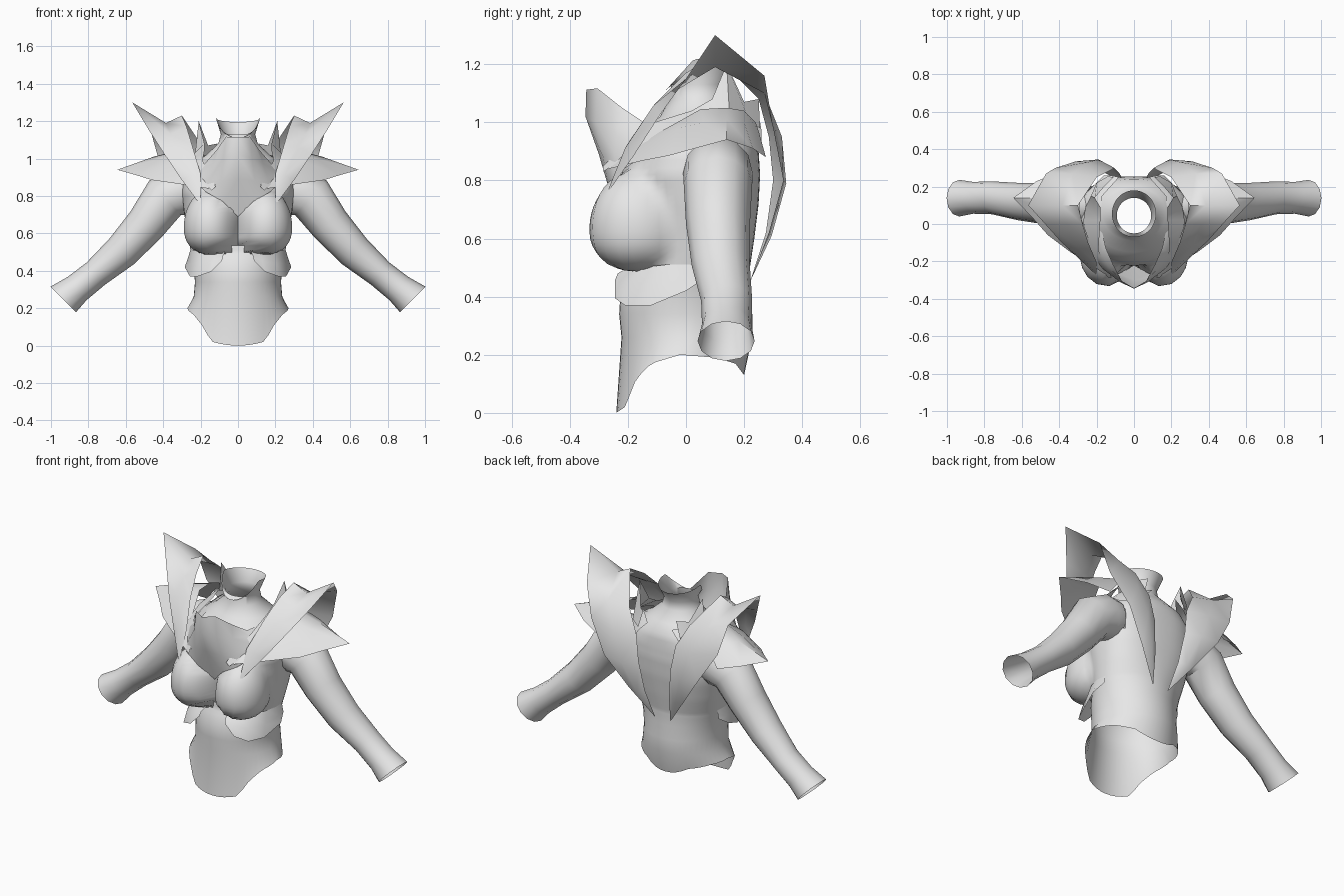
import bpy, bmesh, math
from mathutils import Vector

grey = bpy.data.materials.new("plain_grey")
grey.diffuse_color = (0.8, 0.8, 0.8, 1)


def finish(name, bm, mirror=False, angle=40):
    """Clean a bmesh, turn it into a shaded object, optionally mirrored in x."""
    bmesh.ops.remove_doubles(bm, verts=bm.verts, dist=0.0005)
    bmesh.ops.recalc_face_normals(bm, faces=bm.faces)
    me = bpy.data.meshes.new(name)
    bm.to_mesh(me)
    bm.free()
    me.materials.append(grey)
    ob = bpy.data.objects.new(name, me)
    bpy.context.collection.objects.link(ob)
    bpy.ops.object.select_all(action='DESELECT')
    ob.select_set(True)
    bpy.context.view_layer.objects.active = ob
    bpy.ops.object.shade_smooth_by_angle(angle=math.radians(angle))
    if mirror:
        ob.modifiers.new("mirror", 'MIRROR')
    return ob


def sheet(name, rows, closed=False, mirror=False, angle=40, skip=None):
    """Skin equal-length rows of points; closed joins each row end to start."""
    bm = bmesh.new()
    vs = [[bm.verts.new(p) for p in row] for row in rows]
    n = len(rows[0])
    for a, b in zip(vs, vs[1:]):
        for i in range(n if closed else n - 1):
            j = (i + 1) % n
            quad = (a[i], a[j], b[j], b[i])
            if not (skip and skip(sum((v.co for v in quad), Vector()) / 4)):
                bm.faces.new(quad)
    bmesh.ops.delete(bm, geom=[v for v in bm.verts if not v.link_faces], context='VERTS')
    bmesh.ops.dissolve_degenerate(bm, dist=0.0005, edges=bm.edges)
    return finish(name, bm, mirror, angle)


def lerp(x, pts):
    """Piecewise linear lookup."""
    for (x0, y0), (x1, y1) in zip(pts, pts[1:]):
        if x <= x1:
            return y0 + (y1 - y0) * max(0, (x - x0) / (x1 - x0))
    return pts[-1][1]


def bust_reach(d, z):
    """Distance from the body axis along d to the far side of the bust form."""
    h = abs(z - .635) / (.15 if z < .635 else .2)
    if h >= 1:
        return 0
    s = math.sqrt(1 - h ** (2.5 if z < .635 else 2))
    rx, ry, cx, cy = .143 * s, .168 * s, .147, -.165
    dx, dy = abs(d.x) / rx, d.y / ry
    ox, oy = -cx / rx, -cy / ry
    a, b, c = dx * dx + dy * dy, dx * ox + dy * oy, ox * ox + oy * oy - 1
    q = b * b - a * c
    return (-b + math.sqrt(q)) / a if q > 0 else 0


# Torso: stacked oval rings swelling into the bust (z, half width, front y, back y)
SEG = 48
hem = [(-.24, 0), (-.21, .02), (-.17, .12), (-.12, .17), (-.02, .2),
       (.1, .19), (.17, .17), (.2, .13)]
prof = [(0, .27, -.24, .2), (.26, .237, -.222, .228), (.34, .23, -.23, .228),
        (.42, .238, -.225, .22), (.5, .252, -.19, .22), (.6, .27, -.18, .235),
        (.72, .29, -.2, .25), (.82, .3, -.222, .255), (.9, .29, -.2, .25),
        (.97, .24, -.15, .24), (1.02, .17, -.09, .2), (1.08, .105, -.055, .145),
        (1.13, .092, -.05, .14), (1.2, .118, -.07, .18)]
boxy = [(.5, 2), (.7, 2.5), (.9, 2.6), (1.02, 2)]
levels = [0, .26, .34, .42, .47, .486, .49, .498] + [.512 + .022 * i for i in range(16)] \
    + [.87, .9, .935, .97, 1.02, 1.08, 1.13, 1.2]
rows = []
for z in levels:
    w, yf, yb = [lerp(z, [(p[0], p[k]) for p in prof]) for k in (1, 2, 3)]
    row = []
    for i in range(SEG):
        t = 2 * math.pi * i / SEG
        c, s = math.cos(t), math.sin(t)
        if s > 0:                       # shoulder blades are squarer than the front
            n = lerp(z, boxy)
            f = (abs(c) ** n + abs(s) ** n) ** (-1 / n)
            c, s = c * f, s * f
        p = Vector((w * c, (yf + yb) / 2 + (yb - yf) / 2 * s))
        r, k = p.length, .025
        b = bust_reach(p / r, z) if p.y < 0 else 0
        if b > r - k:                   # rounded blend between chest and bust
            h = max(k - abs(b - r), 0) / k
            p *= (max(b, r) + h * h * k / 4) / r
        zz = z
        if z == 0:                      # curved hem, lowest at the front
            zz = lerp(p.y, hem)
        elif z == 1.2:                  # collar lip, highest at the sides
            zz = lerp(p.y, [(-.07, 1.11), (.03, 1.22), (.18, 1.195)])
        row.append((p.x, p.y, zz))
    rows.append(row)
sheet("torso", rows, closed=True, angle=50,   # open armholes under the sleeves
      skip=lambda c: abs(c.x) > .22 and math.hypot(c.y - .11, c.z - .82) < .095)

# Arms: tube from shoulder to open cuff (x, y, z, radius across, radius in y)
arm = [(.235, .105, .835, .115, .108), (.3, .11, .825, .132, .12),
       (.39, .11, .79, .125, .118), (.49, .11, .65, .108, .11), (.62, .12, .505, .095, .1),
       (.76, .14, .385, .077, .088), (.86, .14, .305, .08, .085),
       (.934, .138, .247, .096, .098)]
rows = []
for k, (x, y, z, ru, rv) in enumerate(arm):
    a, b = arm[max(k - 1, 0)], arm[min(k + 1, len(arm) - 1)]
    d = Vector((b[0] - a[0], 0, b[2] - a[2])).normalized()
    if k == len(arm) - 1:               # cuff opening is cut at 45 degrees
        d = Vector((.71, 0, -.71))
    u = Vector((-d.z, 0, d.x))
    rows.append([Vector((x, y, z)) + u * ru * math.cos(t) + Vector((0, rv * math.sin(t), 0))
                 for t in [2 * math.pi * i / 12 for i in range(12)]])
sheet("arm", rows, closed=True, mirror=True)

# Horned shoulder arch: inner edge, crease, outer edge from chest point to back point
sheet("shoulder_horn", [
    [(.2, -.275, .75)] * 3,
    [(.2, -.205, .92), (.25, -.21, .91), (.3, -.18, .885)],
    [(.245, -.1, 1.07), (.32, -.11, 1.06), (.395, -.09, 1.025)],
    [(.275, 0, 1.17), (.36, 0, 1.13), (.475, 0, 1.15)],
    [(.3, .1, 1.23), (.385, .1, 1.19), (.565, .1, 1.3)],
    [(.2, .25, 1.08), (.33, .27, 1.1), (.47, .27, 1.16)],
    [(.13, .285, .95), (.25, .33, .95), (.42, .3, .98)],
    [(.105, .3, .8), (.19, .345, .79), (.31, .335, .8)],
    [(.08, .275, .62), (.12, .295, .61), (.18, .285, .62)],
    [(.05, .22, .45)] * 3,
], mirror=True, angle=60)

# Pointed shoulder plate: upper edge, middle, lower edge from front to back
sheet("shoulder_plate", [
    [(.12, -.27, .86), (.14, -.265, .85), (.16, -.265, .84)],
    [(.22, -.14, .94), (.28, -.14, .92), (.34, -.15, .868)],
    [(.26, -.03, 1.0), (.36, -.03, .98), (.46, -.06, .885)],
    [(.29, .05, 1.045), (.42, .06, 1.0), (.54, .03, .91)],
    [(.29, .14, 1.05), (.45, .14, 1.01), (.645, .14, .94)],
    [(.27, .2, 1.04), (.4, .2, 1.0), (.52, .23, .91)],
    [(.22, .24, 1.0), (.32, .25, .97), (.4, .275, .88)],
], mirror=True, angle=35)

# Standing front collar: rim, swell, base from centre front to the back
sheet("front_collar", [
    [(0, -.343, 1.112), (0, -.346, 1.02), (0, -.3, .89), (0, -.22, .69)],
    [(.065, -.305, 1.117), (.075, -.31, 1.0), (.09, -.285, .88), (.08, -.265, .77)],
    [(.11, -.22, 1.05), (.13, -.235, .98), (.16, -.245, .89), (.17, -.245, .82)],
    [(.15, -.13, .99), (.18, -.15, .97), (.21, -.16, .93), (.24, -.15, .88)],
    [(.18, 0, .995), (.21, 0, .99), (.24, 0, .97), (.28, 0, .92)],
    [(.17, .15, 1.02), (.2, .15, 1.01), (.23, .15, .99), (.27, .15, .93)],
    [(.08, .25, 1.02), (.1, .255, 1.0), (.13, .26, .97), (.16, .26, .92)],
], mirror=True, angle=60)

# Side collar fin with a sharp upright point
sheet("collar_fin", [
    [(.12, -.285, .85), (.14, -.285, .83)],
    [(.19, -.14, .99), (.26, -.13, .93)],
    [(.18, .02, 1.04), (.27, .02, .98)],
    [(.18, .09, 1.08), (.26, .09, 1.0)],
    [(.21, .14, 1.2), (.23, .15, 1.02)],
    [(.16, .2, 1.07), (.2, .22, 1.0)],
    [(.11, .25, 1.08), (.14, .255, .98)],
], mirror=True)

# Under-bust flap flaring away from the waist
sheet("waist_flap", [
    [(.07, -.2, .5), (.08, -.235, .48), (.085, -.245, .455)],
    [(.12, -.18, .5), (.13, -.23, .45), (.145, -.245, .395)],
    [(.19, -.15, .5), (.205, -.19, .44), (.215, -.21, .37)],
    [(.24, -.07, .51), (.25, -.1, .44), (.257, -.12, .37)],
    [(.255, .0, .51), (.27, 0, .46), (.285, 0, .42)],
    [(.25, .06, .51), (.255, .06, .48), (.26, .06, .46)],
], mirror=True)
